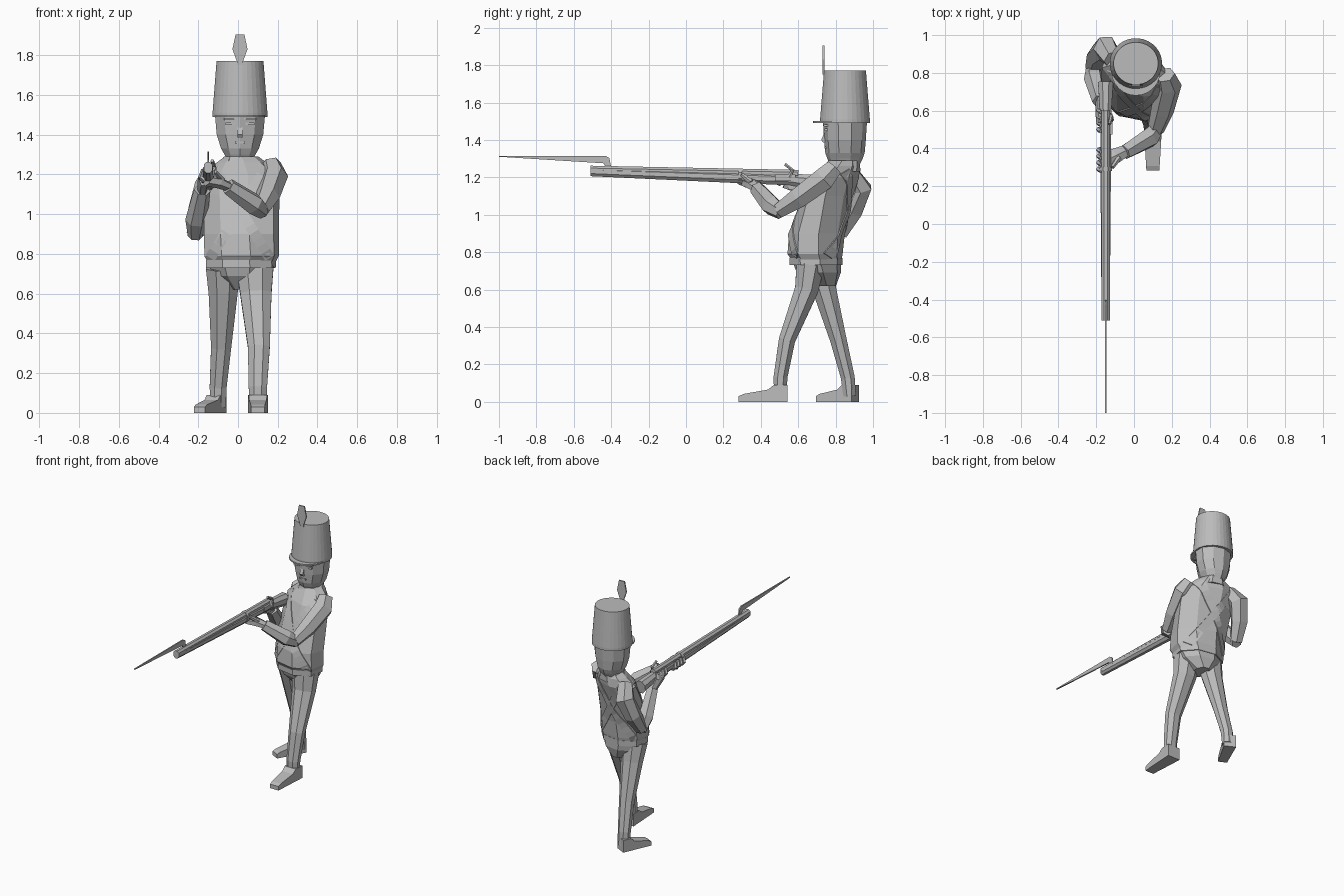
import bpy, bmesh, math
from mathutils import Vector
from mathutils.bvhtree import BVHTree

starter = bpy.data.objects.get("Cube")
if starter:
    bpy.data.objects.remove(starter, do_unlink=True)

grey = bpy.data.materials.new("plain grey")
grey.use_nodes = True
colour = (.5, .5, .5, 1)
grey.diffuse_color = colour
grey.node_tree.nodes["Principled BSDF"].inputs["Base Color"].default_value = colour

ACROSS, FORWARD, UP = Vector((1, 0, 0)), Vector((0, -1, 0)), Vector((0, 0, 1))
SIDES = {"left": 1, "right": -1}


def skin(name, loops):
    """Join matching loops of points into one capped solid."""
    bm = bmesh.new()
    rows = [[bm.verts.new(point) for point in loop] for loop in loops]
    for lower, upper in zip(rows, rows[1:]):
        for i in range(len(lower)):
            bm.faces.new((lower[i - 1], lower[i], upper[i], upper[i - 1]))
    bm.faces.new(rows[0])
    bm.faces.new(rows[-1])
    bmesh.ops.recalc_face_normals(bm, faces=bm.faces)
    mesh = bpy.data.meshes.new(name)
    bm.to_mesh(mesh)
    bm.free()
    mesh.materials.append(grey)
    part = bpy.data.objects.new(name, mesh)
    bpy.context.collection.objects.link(part)
    return part


def ring(centre, u, v, count):
    """Polygon around the centre whose flat sides touch the half axes u and v."""
    step = math.tau / count
    reach = 1 / math.cos(step / 2)
    angles = [step * (i + .5) for i in range(count)]
    return [centre + reach * (u * math.cos(a) + v * math.sin(a)) for a in angles]


def stack(name, levels, count=8, x=.01, twist=0):
    """Level cross-sections: y, z, half width, half depth; twist grows with height."""
    loops = []
    for y, z, width, depth in levels:
        turn = math.radians(twist * (z - .3))
        u = Vector((math.cos(turn), math.sin(turn), 0))
        v = UP.cross(u)
        loops.append(ring(Vector((x, y, z)), u * width, v * depth, count))
    return skin(name, loops)


def limb(name, joints, radii, count=6, ref=ACROSS, flat=1):
    """Tube through the joints; flat scales its thickness along ref."""
    points = [Vector(joint) for joint in joints]
    loops = []
    for i, (point, radius) in enumerate(zip(points, radii)):
        before, after = points[max(i - 1, 0)], points[min(i + 1, len(points) - 1)]
        heading = (point - before).normalized() + (after - point).normalized()
        side = heading.cross(ref).normalized()
        other = side.cross(heading).normalized()
        loops.append(ring(point, side * radius, other * radius * flat, count))
    return skin(name, loops)


def plate(name, outline, origin, along, width, taper=0):
    """Extrude an outline of (distance along, height) to both sides, narrowing along."""
    along = Vector(along).normalized()
    half = along.cross(UP) * width / 2
    points = [(Vector(origin) + along * far + UP * high, half * (1 - taper * far))
              for far, high in outline]
    return skin(name, [[p - h for p, h in points], [p + h for p, h in points]])


def box(name, centre, size):
    x, y, z = centre
    width, depth, height = (s / 2 for s in size)
    return stack(name, [(y, z + height * end, width, depth) for end in (-1, 1)], 4, x)


# Torso, twisted so the left shoulder leads
torso = stack("jacket", [
    (.73, .62, .05, .07), (.71, .69, .135, .11), (.7, .75, .16, .12), (.69, .79, .18, .135),
    (.7, .9, .18, .135), (.76, 1.1, .185, .115), (.8, 1.2, .185, .105), (.83, 1.26, .12, .085),
    (.84, 1.29, .08, .07)], x=.018, twist=-24)
stack("waist_belt", [(.695, z, .168, .13) for z in (.73, .77)], x=.015, twist=-24)
stack("collar", [(.835, 1.23, .1, .09), (.845, 1.29, .075, .08)], twist=-15)

# Cross belts laid onto the jacket, front and back
bm = bmesh.new()
bm.from_mesh(torso.data)
surface = BVHTree.FromBMesh(bm)
bm.free()


def cross_belt(name, start, end, ray, pieces=14):
    edge = (end - start).normalized().cross(ray) * .027
    loops = []
    for i in range(pieces + 1):
        eye = start.lerp(end, i / pieces) - ray * 2
        hits = [surface.ray_cast(eye + offset, ray)[0] for offset in (edge, -edge)]
        if None not in hits:
            left, right = hits
            lift = ray * .006
            loops.append([left - lift, right - lift, right + lift, left + lift])
    skin(name, loops)


for side, s in SIDES.items():
    shoulder, hip = Vector((.01 + .13 * s, 0, 1.23)), Vector((.01 - .15 * s, 0, .78))
    cross_belt(f"front_belt_from_{side}", shoulder, hip, -FORWARD)
    cross_belt(f"back_belt_from_{side}", shoulder, hip, FORWARD)

# Legs in a long stride
leg_radii = (.075, .063, .044, .037, .034)
limb("left_leg", [(.085, .665, .73), (.09, .645, .6), (.105, .54, .33),
                  (.1, .505, .13), (.1, .505, .03)], leg_radii, 8, flat=1.25)
limb("right_leg", [(-.075, .71, .73), (-.075, .74, .6), (-.085, .815, .33),
                   (-.1, .865, .13), (-.1, .875, .03)], leg_radii, 8, flat=1.15)


def shoe(name, heel, heading, length, width):
    outline = [(0, 0), (1, 0), (1, .03), (.9, .042), (.4, .065), (.28, .09), (0, .09)]
    plate(name, [(far * length, high) for far, high in outline], heel, heading, width, 1.2)


shoe("left_shoe", (.1, .542, 0), FORWARD, .26, .1)
shoe("right_shoe", (-.095, .905, 0), (-.5, -1, 0), .22, .085)

# Arms
upper_radii, lower_radii = (.045, .06, .053, .038), (.033, .048, .036)
limb("left_upper_arm", [(.165, .79, 1.25), (.183, .735, 1.19), (.15, .6, 1.09),
                        (.115, .495, 1.02)], upper_radii)
limb("left_forearm", [(.125, .51, 1.01), (.08, .455, 1.05), (-.05, .38, 1.14)],
     lower_radii, ref=UP)
limb("right_upper_arm", [(-.11, .87, 1.23), (-.15, .93, 1.14), (-.19, .89, 1.02),
                         (-.215, .825, .9)], upper_radii)
limb("right_forearm", [(-.215, .835, .89), (-.21, .77, .97), (-.18, .65, 1.12)], lower_radii)


# Musket, placed by distance along its barrel line
def gun(y, drop=0, aside=0):
    return Vector((aside - .15, y, 1.23 - .02 * y - drop))


limb("musket_barrel", [gun(-.51), gun(.6)], (.022, .022), 8)
limb("musket_stock", [gun(-.51, .01), gun(.3, .025), gun(.56, .03), gun(.75, .05)],
     (.024, .031, .031, .045), 8, flat=.9)
limb("rear_band", [gun(.28, .015), gun(.3, .015)], (.038, .038), 8, flat=.85)
box("musket_lock", gun(.53, .02, .026), (.02, .11, .03))
limb("musket_hammer", [gun(.55, .02, .03), gun(.57, -.02, .03), gun(.53, -.05, .02)],
     (.012, .009, .008))
plate("trigger_guard", [(0, 0), (.02, -.035), (.09, -.035), (.11, 0)],
      gun(.53, .05), -FORWARD, .01)
plate("bayonet", [(0, 0), (.57, 0), (.59, -.012), (.6, -.06), (.57, -.06), (.56, -.04), (0, -.005)],
      (-.15, -1, 1.315), -FORWARD, .009)

# Hands with curled fingers
palm_radii = (.03, .04, .038)
limb("left_hand", [(-.04, .39, 1.135), (-.1, .36, 1.16), (-.16, .33, 1.17)],
     palm_radii, ref=UP, flat=.65)
limb("right_hand", [(-.18, .66, 1.11), (-.175, .59, 1.16), (-.17, .53, 1.18)],
     palm_radii, flat=.65)
for side, start in {"left": .29, "right": .5}.items():
    for i in range(4):
        y = start + i * .034
        limb(f"{side}_finger_{i + 1}",
             [gun(y, .055, -.015), gun(y, .035, -.037), gun(y - .01, 0, -.025)],
             (.013, .012, .008), 5, FORWARD)
limb("left_thumb", [gun(.35, .05, .07), gun(.3, .01, .035)], (.014, .01))

# Head and face
stack("head", [(.85, 1.26, .06, .07), (.85, 1.3, .078, .09), (.85, 1.33, .095, .1),
               (.85, 1.4, .117, .106), (.85, 1.5, .126, .112)], 10)
plate("nose", [(0, 0), (.032, -.075), (.022, -.09), (0, -.09)],
      (.01, .755, 1.475), FORWARD, .026)
box("mouth", (.01, .75, 1.36), (.05, .02, .01))
for side, s in SIDES.items():
    x = .01 + s * .05
    box(f"{side}_eye", (x, .75, 1.455), (.045, .02, .014))
    box(f"{side}_brow", (x, .747, 1.478), (.06, .025, .01))

# Tall cap with visor and plume
stack("cap", [(.85, 1.49, .138, .133), (.85, 1.51, .138, .133), (.85, 1.77, .118, .112)], 32)
arc = [math.pi * i / 12 for i in range(13)]
skin("visor", [[Vector((.01, .81, z)) + .13 * (ACROSS * math.cos(a) + FORWARD * math.sin(a))
                for a in arc] for z in (1.49, 1.5)])
half_plume = [(.014, 1.75), (.016, 1.77), (.038, 1.83), (.022, 1.905)]
plume = half_plume + [(-x, z) for x, z in reversed(half_plume)]
plate("plume", plume, (.01, .735, 0), ACROSS, .009)
